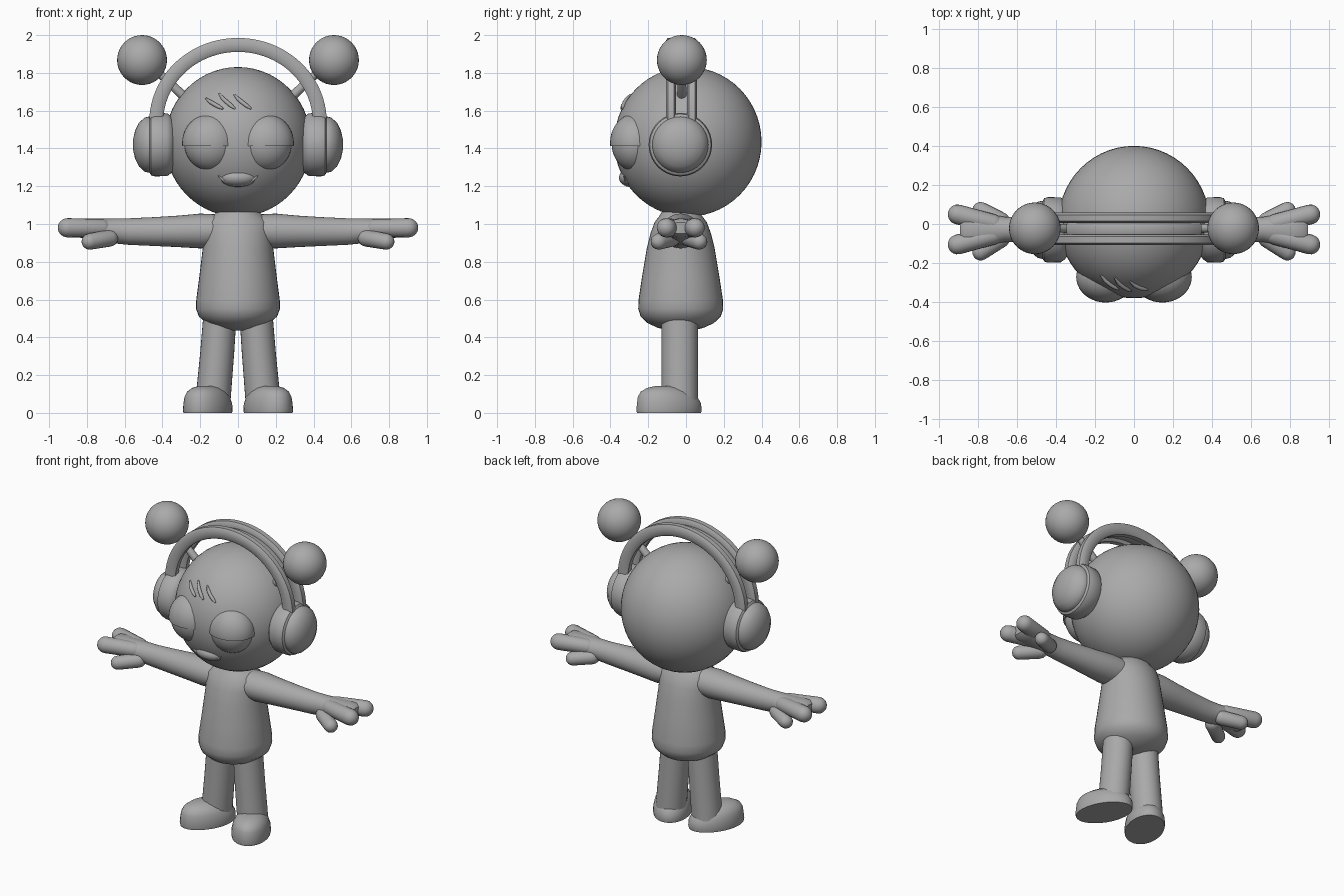
import bpy, bmesh, math
from mathutils import Vector, Matrix

if "Cube" in bpy.data.objects:
    bpy.data.objects.remove(bpy.data.objects["Cube"])

clay = bpy.data.materials.new("clay_grey")
clay.diffuse_color = (0.4, 0.4, 0.4, 1)
clay.use_nodes = True
clay.node_tree.nodes["Principled BSDF"].inputs["Base Color"].default_value = clay.diffuse_color
X, Y, Z = Vector((1, 0, 0)), Vector((0, 1, 0)), Vector((0, 0, 1))


def finish(name, bm, angle=40):
    bmesh.ops.recalc_face_normals(bm, faces=bm.faces)
    me = bpy.data.meshes.new(name)
    bm.to_mesh(me)
    bm.free()
    ob = bpy.data.objects.new(name, me)
    bpy.context.collection.objects.link(ob)
    me.materials.append(clay)
    bpy.ops.object.select_all(action='DESELECT')
    ob.select_set(True)
    bpy.context.view_layer.objects.active = ob
    bpy.ops.object.shade_smooth_by_angle(angle=math.radians(angle))
    return ob


def loft(name, rings, angle=40):
    """Skin a list of closed point rings and cap both ends."""
    bm = bmesh.new()
    vs = [[bm.verts.new(p) for p in r] for r in rings]
    n = len(vs[0])
    for a, b in zip(vs, vs[1:]):
        for i in range(n):
            bm.faces.new((a[i], a[(i + 1) % n], b[(i + 1) % n], b[i]))
    bm.faces.new(vs[0])
    bm.faces.new(vs[-1])
    return finish(name, bm, angle)


def ring(c, u, v, n=32):
    return [Vector(c) + u * math.cos(t) + v * math.sin(t)
            for t in (2 * math.pi * i / n for i in range(n))]


def ball(name, c, r, keep_above=None, seg=40):
    bm = bmesh.new()
    bmesh.ops.create_uvsphere(bm, u_segments=seg, v_segments=seg // 2, radius=1)
    if keep_above is not None:
        geom = bm.verts[:] + bm.edges[:] + bm.faces[:]
        bmesh.ops.bisect_plane(bm, geom=geom, plane_co=(0, 0, keep_above),
                               plane_no=(0, 0, 1), clear_inner=True)
        bmesh.ops.holes_fill(bm, edges=[e for e in bm.edges if e.is_boundary])
    bmesh.ops.transform(bm, verts=bm.verts,
                        matrix=Matrix.Translation(c) @ Matrix.Diagonal((*r, 1)))
    return finish(name, bm)


def capsule(name, a, b, ra, rb):
    """Rounded limb from a to b."""
    a, b = Vector(a), Vector(b)
    d = (b - a).normalized()
    u = d.cross(Z if abs(d.z) < 0.9 else X).normalized()
    v = d.cross(u)
    quarter = [math.radians(t) for t in (5, 25, 45, 65, 90)]
    prof = [(a - d * ra * math.cos(t), ra * math.sin(t)) for t in quarter]
    prof += [(b + d * rb * math.cos(t), rb * math.sin(t)) for t in reversed(quarter)]
    return loft(name, [ring(c, u * r, v * r, 20) for c, r in prof])


def tube(name, pts, r):
    cu = bpy.data.curves.new(name, 'CURVE')
    cu.dimensions = '3D'
    cu.bevel_depth, cu.bevel_resolution, cu.use_fill_caps = r, 3, True
    sp = cu.splines.new('POLY')
    sp.points.add(len(pts) - 1)
    for p, q in zip(sp.points, pts):
        p.co = (*q, 1)
        p.radius = 1
    sp.points[0].radius = sp.points[-1].radius = 0.4
    cu.materials.append(clay)
    ob = bpy.data.objects.new(name, cu)
    bpy.context.collection.objects.link(ob)


# Head
HC, HR = Vector((0, 0.01, 1.435)), 0.392
ball("head", HC, (0.387, 0.39, 0.396), seg=56)


def on_head(x, z, lift=0.0):
    y = HC.y - math.sqrt((HR + lift) ** 2 - x * x - (z - HC.z) ** 2)
    return Vector((x, y, z))


# Forelock strands
for i, (x0, z0, x1, z1) in enumerate([(-.17, 1.665, -.08, 1.61),
                                      (-.10, 1.69, -.015, 1.61),
                                      (-.02, 1.685, .07, 1.61)]):
    tube(f"forelock_{i}", [on_head(x0 + (x1 - x0) * t, z0 + (z1 - z0) * t ** 0.8, 0.003)
                           for t in (0, .25, .5, .75, 1)], 0.011)

# Mouth: soft bulge with a smile line
ball("mouth", (0, -0.285, 1.245), (0.1, 0.07, 0.05))
tube("smile", [on_head(x, 1.205 + 4.5 * x * x, 0.004)
               for x in (-.105, -.08, -.05, -.02, .02, .05, .08, .105)], 0.008)

# Torso: (z, half width, half depth)
torso = [(.435, .05, .06), (.45, .11, .12), (.475, .165, .175), (.51, .207, .212),
         (.55, .222, .225), (.60, .221, .223), (.72, .205, .205), (.87, .187, .18),
         (.95, .182, .16), (1.01, .175, .138), (1.04, .14, .115), (1.08, .09, .09)]
loft("torso", [ring((0, -.028, z), X * a, Y * b, 40) for z, a, b in torso])

# Arm sections: (x, centre z, half depth, half height)
arm = [(.08, .965, .10, .085), (.20, .963, .10, .092), (.32, .961, .088, .083),
       (.45, .960, .075, .076), (.58, .960, .064, .070), (.66, .964, .064, .066),
       (.74, .972, .078, .056), (.82, .977, .092, .052), (.87, .979, .095, .046),
       (.89, .979, .06, .03)]
foot = [(0, 1, 0), (.015, 1.02, 0), (.05, 1, 0), (.085, .93, .008), (.112, .80, .016),
        (.132, .58, .02), (.143, .3, .02)]  # z, scale, toe shift
cup = [(.33, .12), (.355, .152), (.375, .166), (.44, .168), (.46, .162), (.468, .148),
       (.475, .148), (.495, .143), (.525, .115), (.545, .075), (.555, .03)]  # x, radius

for s, side in ((1, "right"), (-1, "left")):
    # Eye with a drooping upper lid
    ball(side + "_eye", (s * .143, -.272, 1.428), (.142, .122, .148))
    ball(side + "_eyelid", (s * .145, -.272, 1.428), (.151, .13, .155), keep_above=-0.1)

    # Arm, fingers and thumbs
    loft(side + "_arm", [ring((s * x, -.028, z), Y * a, Z * b) for x, z, a, b in arm])
    for t, where in ((1, "back"), (-1, "front")):
        capsule(f"{side}_{where}_finger", (s * .72, -.028 + t * .03, .978),
                (s * .903, -.028 + t * .077, .98), .048, .051)
        capsule(f"{side}_{where}_thumb", (s * .68, -.03 + t * .045, .925),
                (s * .785, -.037 + t * .107, .907), .045, .043)

    # Leg
    loft(side + "_leg", [ring((s * x, -.033, z), X * a, Y * .097)
                         for x, z, a in ((.135, .03, .093), (.125, .15, .092),
                                         (.11, .32, .09), (.097, .5, .088))])

    # Foot, toes turned outward
    toe = Vector((s * math.sin(.436), -math.cos(.436), 0))
    across = Vector((-toe.y, toe.x, 0))
    loft(side + "_foot", [ring(Vector((s * .16, -.09, z)) + toe * k, toe * .18 * f,
                               across * .115 * f) for z, f, k in foot])

    # Ear cup
    loft(side + "_ear_cup", [ring((s * x, -.03, 1.42), Y * r, Z * r, 40) for x, r in cup])

    # Bobble on its stem
    ball(side + "_bobble", (s * .508, -.022, 1.868), (.132, .132, .132))
    capsule(side + "_stem", (s * .27, -.022, 1.66), (s * .43, -.022, 1.81), .026, .02)


# Headband: twin rails with a thin recessed strip between
def band(name, y, half_w, half_t, a0, a1, inset=0):
    rings = []
    for i in range(49):
        t = math.radians(a0 + (a1 - a0) * i / 48)
        out = Vector((math.cos(t), 0, math.sin(t)))
        c = Vector((.433 * out.x, y, 1.54 + .408 * out.z)) - out * inset
        sec = [(.6, 1), (1, .6), (1, -.6), (.6, -1), (-.6, -1), (-1, -.6), (-1, .6), (-.6, 1)]
        rings.append([c + out * half_t * p + Y * half_w * q for p, q in sec])
    loft(name, rings, 50)


band("headband_front", -.08, .027, .037, -8, 188)
band("headband_back", .031, .027, .037, -8, 188)
band("headband_strip", -.025, .032, .014, 38, 142, .008)
